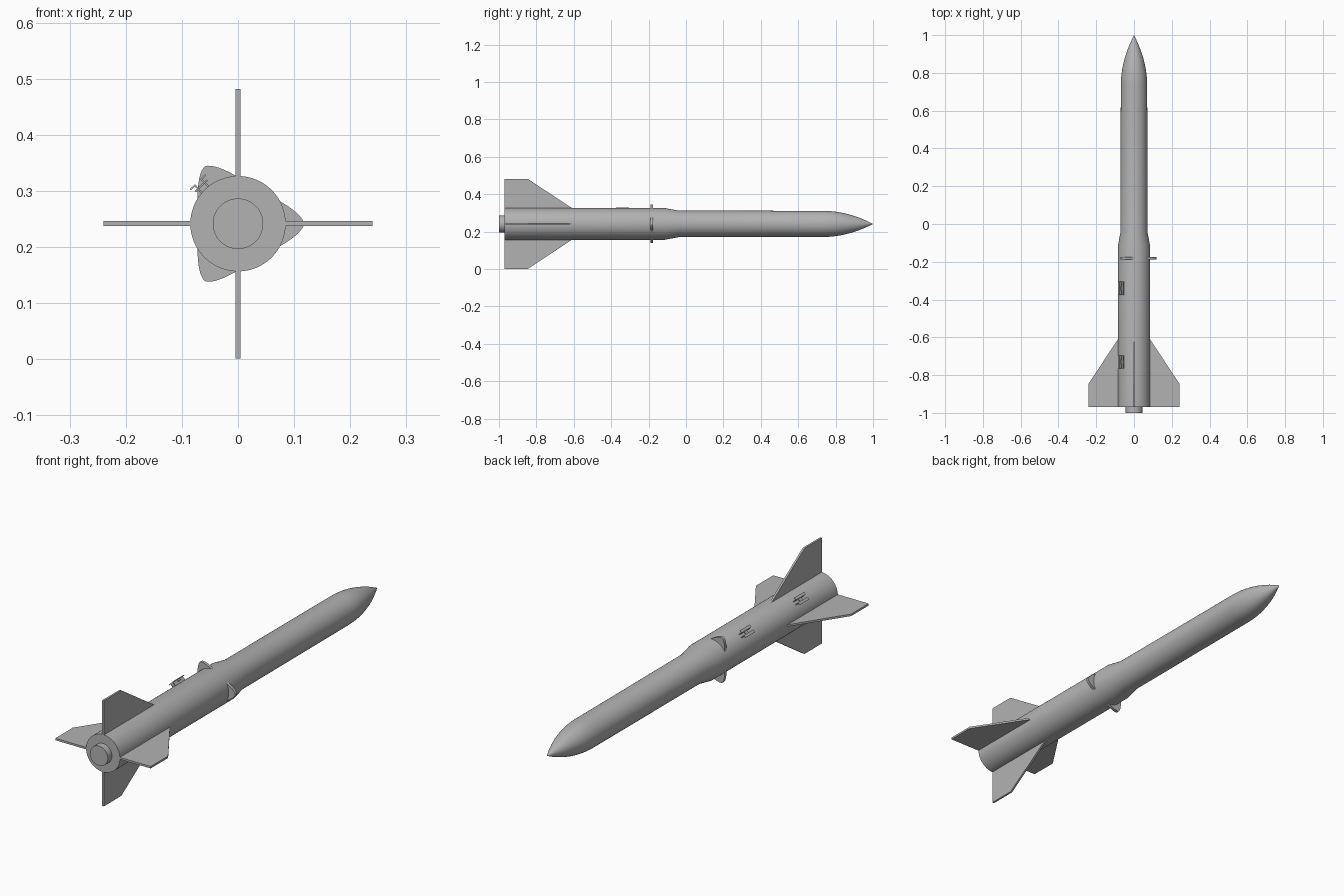
import bpy, bmesh, math
from mathutils import Matrix, Vector

cube = bpy.data.objects.get("Cube")
if cube:
    bpy.data.objects.remove(cube)

AXIS_Z = 0.2415
SEGMENTS = 64

grey = bpy.data.materials.new("airframe grey")
grey.use_nodes = True
colour = (0.45, 0.45, 0.45, 1)
grey.diffuse_color = colour
grey.node_tree.nodes["Principled BSDF"].inputs["Base Color"].default_value = colour


def finish(name, bm, smooth=False):
    bmesh.ops.remove_doubles(bm, verts=bm.verts, dist=1e-5)
    bmesh.ops.recalc_face_normals(bm, faces=bm.faces)
    mesh = bpy.data.meshes.new(name)
    bm.to_mesh(mesh)
    bm.free()
    mesh.materials.append(grey)
    obj = bpy.data.objects.new(name, mesh)
    bpy.context.collection.objects.link(obj)
    obj.location.z = AXIS_Z
    if smooth:
        bpy.ops.object.select_all(action='DESELECT')
        obj.select_set(True)
        bpy.context.view_layer.objects.active = obj
        bpy.ops.object.shade_smooth_by_angle(angle=math.radians(30))
    return obj


def lathe(name, profile):
    """Spin (y, radius) points around the long axis."""
    bm = bmesh.new()
    verts = [bm.verts.new((r, y, 0)) for y, r in profile]
    edges = [bm.edges.new(pair) for pair in zip(verts, verts[1:])]
    bmesh.ops.spin(bm, geom=verts + edges, cent=(0, 0, 0), axis=(0, 1, 0),
                   angle=math.tau, steps=SEGMENTS, use_duplicate=False)
    return finish(name, bm, smooth=True)


def plate(name, outline, thickness, angle):
    """Extrude a flat outline symmetrically, then roll it around the long axis."""
    bm = bmesh.new()
    points = [Vector(p) for p in outline]
    normal = (points[1] - points[0]).cross(points[2] - points[0]).normalized()
    face = bm.faces.new([bm.verts.new(p - normal * thickness / 2) for p in points])
    new = bmesh.ops.extrude_face_region(bm, geom=[face])["geom"]
    bmesh.ops.translate(bm, vec=normal * thickness,
                        verts=[v for v in new if isinstance(v, bmesh.types.BMVert)])
    bm.transform(Matrix.Rotation(-angle, 4, 'Y'))
    return finish(name, bm)


# Body with flared booster section and rounded ogive nose
nose = [(0.73 + 0.27 * t, 0.07 * (1 - t * t)) for t in (i / 14 for i in range(15))]
lathe("body", [(-0.97, 0), (-0.97, 0.085), (-0.115, 0.085), (-0.04, 0.071)] + nose)

# Exhaust nozzle
lathe("nozzle", [(-1, 0), (-1, 0.045), (-0.96, 0.045), (-0.96, 0)])

# Four tail fins
fin = [(0.07, -0.97, 0), (0.24, -0.97, 0), (0.24, -0.845, 0),
       (0.085, -0.61, 0), (0.07, -0.61, 0)]
for side, degrees in (("left", 0), ("top", 90), ("right", 180), ("bottom", 270)):
    plate(side + "_fin", fin, 0.009, math.radians(degrees))

# Three pointed guide teeth around the booster
half = [(0.118 - 0.043 * t ** 1.6, 0.04 * t) for t in (i / 8 for i in range(9))]
half.append((0.06, 0.04))
tooth = [(x, -0.182, z) for x, z in half]
tooth += [(x, -0.182, -z) for x, z in reversed(half[1:])]
for i, side in enumerate(("left", "upper_right", "lower_right")):
    plate(side + "_guide_tooth", tooth, 0.013, i * math.tau / 3)

# Two launch lugs: paired rails with out-turned lips and a cross strap
LUG_ANGLE = math.radians(134)


def lug(name, y):
    bm = bmesh.new()
    boxes = [((0.094, y, 0), (0.003, 0.02, 0.030))]
    for s in (-1, 1):
        boxes.append(((0.092, y, s * 0.008), (0.022, 0.07, 0.003)))
        boxes.append(((0.1025, y, s * 0.013), (0.003, 0.07, 0.012)))
    for centre, size in boxes:
        bmesh.ops.create_cube(bm, size=1, matrix=Matrix.Translation(centre)
                              @ Matrix.Diagonal((*size, 1)))
    bm.transform(Matrix.Rotation(-LUG_ANGLE, 4, 'Y'))
    return finish(name, bm)


lug("front_launch_lug", -0.34)
lug("rear_launch_lug", -0.73)
